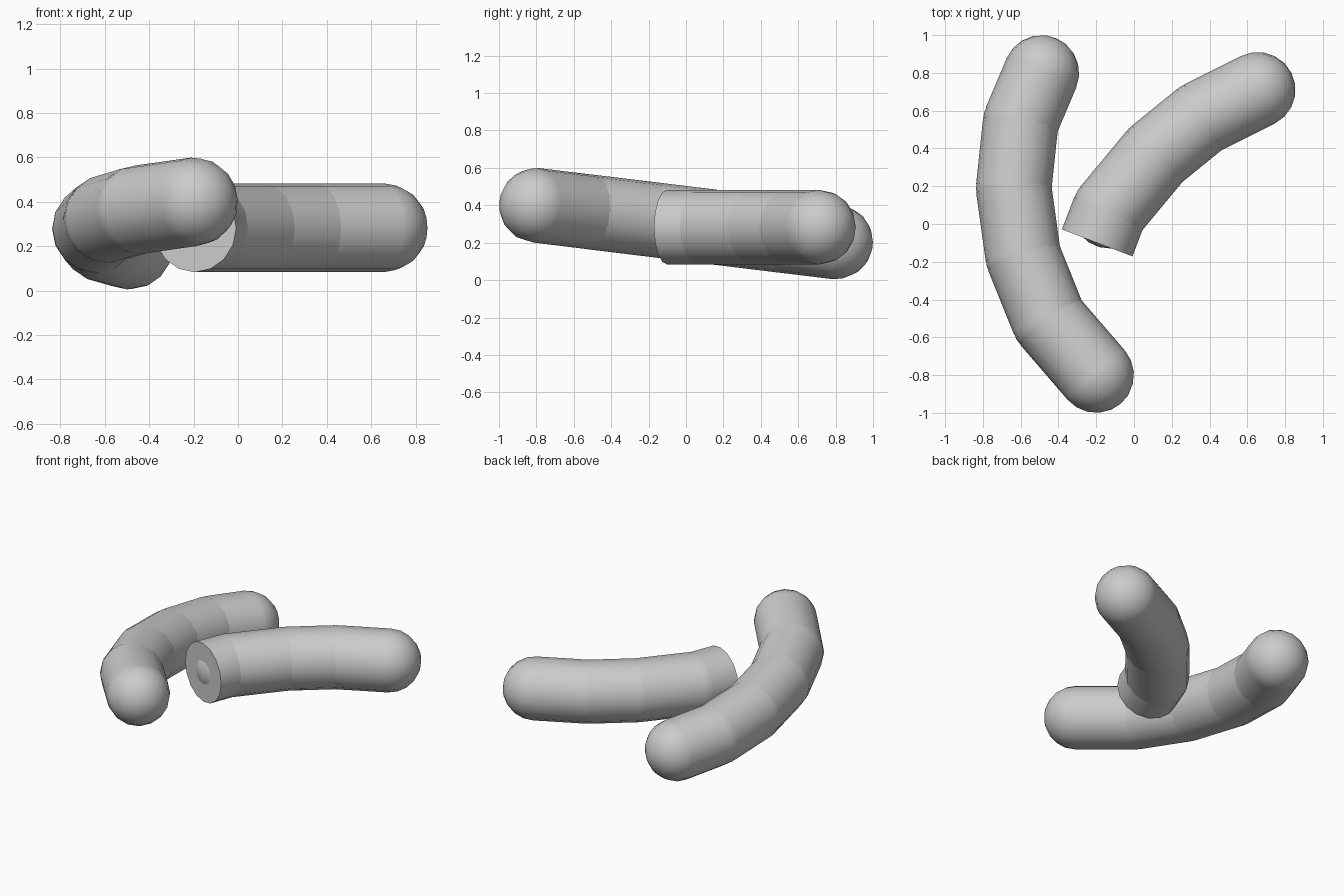
import bpy, bmesh, math
from mathutils import Vector, Matrix

if "Cube" in bpy.data.objects:
    bpy.data.objects.remove(bpy.data.objects["Cube"])

R = 0.2
SIDES = 16


def bent_roll(name, points, radius, round_start):
    """Chain of straight tubes with ball joints along a path."""
    pts = [Vector(p) for p in points]
    bm = bmesh.new()
    # straight tube sections
    for i, (a, b) in enumerate(zip(pts, pts[1:])):
        axis = b - a
        rot = axis.to_track_quat('Z', 'Y').to_matrix().to_4x4()
        made = bmesh.ops.create_cone(
            bm, cap_ends=False, segments=SIDES, radius1=radius, radius2=radius,
            depth=axis.length, matrix=Matrix.Translation((a + b) / 2) @ rot)
        # flat end disc where the roll is cut
        if i == 0 and not round_start:
            rim = [e for v in made['verts'] for e in v.link_edges
                   if e.is_boundary and all((w.co - a).length < radius * 1.02 and
                                            abs((w.co - a).dot(axis)) < 1e-4 for w in e.verts)]
            bmesh.ops.contextual_create(bm, geom=list(set(rim)))
    # ball joints and rounded tips
    for i, p in enumerate(pts):
        if i == 0 and not round_start:
            continue
        nxt = pts[min(i + 1, len(pts) - 1)]
        prv = pts[max(i - 1, 0)]
        rot = (nxt - prv).to_track_quat('Z', 'Y').to_matrix().to_4x4()
        bmesh.ops.create_uvsphere(bm, u_segments=SIDES, v_segments=10, radius=radius,
                                  matrix=Matrix.Translation(p) @ rot)
    bmesh.ops.recalc_face_normals(bm, faces=bm.faces)
    mesh = bpy.data.meshes.new(name)
    bm.to_mesh(mesh)
    bm.free()
    obj = bpy.data.objects.new(name, mesh)
    bpy.context.collection.objects.link(obj)
    bpy.ops.object.select_all(action='DESELECT')
    obj.select_set(True)
    bpy.context.view_layer.objects.active = obj
    bpy.ops.object.shade_smooth_by_angle(angle=math.radians(50))
    return obj


# long roll, sloping up towards the front
long_path = [(-0.49, 0.80), (-0.60, 0.54), (-0.637, 0.19),
             (-0.587, -0.17), (-0.45, -0.51), (-0.20, -0.80)]
bent_roll("long_roll", [(x, y, 0.302 - 0.122 * y) for x, y in long_path], R, True)

# short level roll with a flat cut end
short_path = [(-0.195, -0.10), (-0.13, 0.07), (0.115, 0.365), (0.355, 0.56), (0.655, 0.71)]
bent_roll("short_roll", [(x, y, 0.283) for x, y in short_path], R, False)
